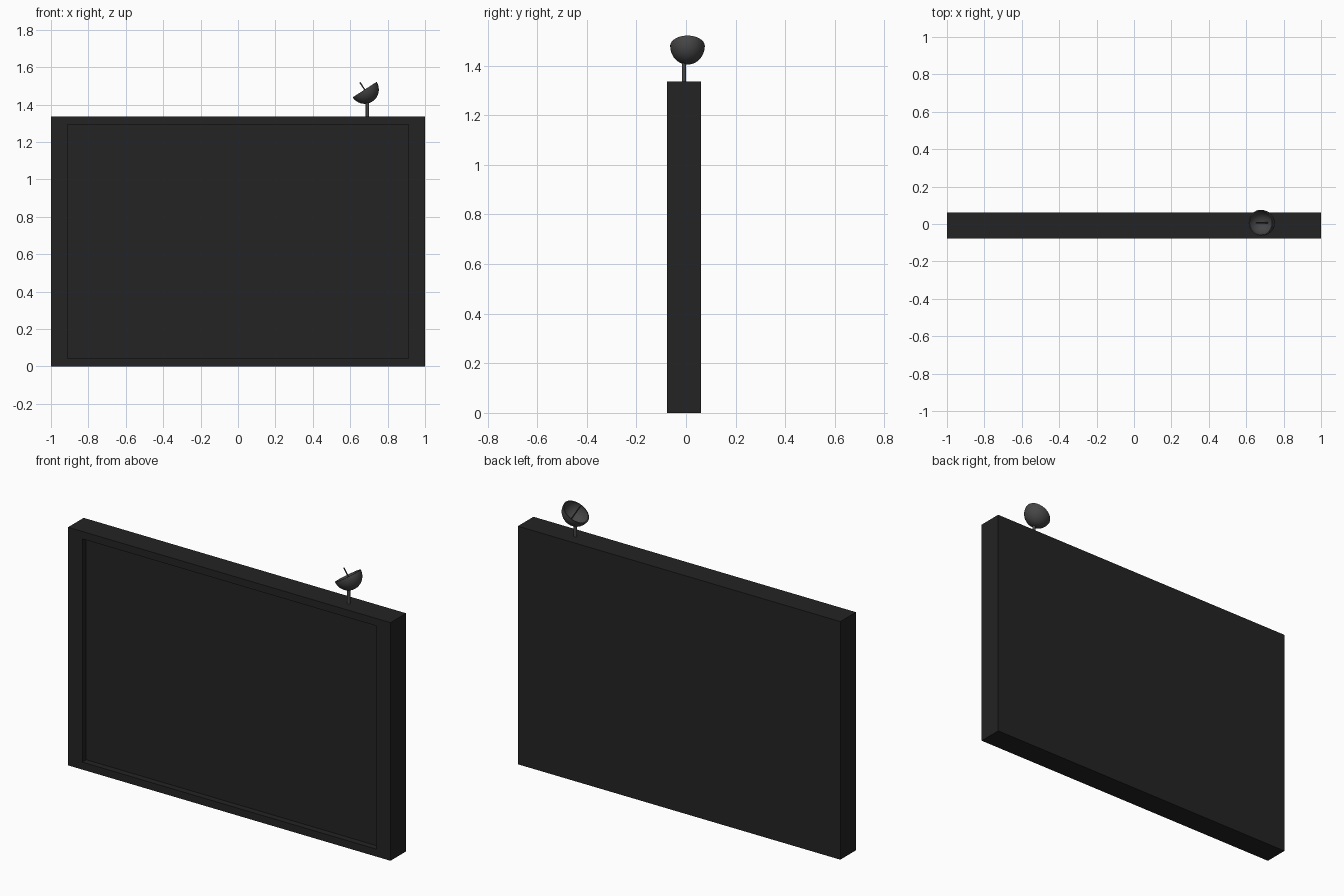
import bpy, bmesh, math
from mathutils import Vector, Matrix

if "Cube" in bpy.data.objects:
    bpy.data.objects.remove(bpy.data.objects["Cube"], do_unlink=True)


def material(name, value):
    m = bpy.data.materials.new(name)
    m.use_nodes = True
    colour = (value, value, value, 1)
    m.diffuse_color = colour
    m.node_tree.nodes["Principled BSDF"].inputs["Base Color"].default_value = colour
    return m


black = material("matte black", 0.017)
grey = material("dark grey", 0.06)


def make(name, bm, mat, smooth=False):
    bmesh.ops.recalc_face_normals(bm, faces=bm.faces)
    mesh = bpy.data.meshes.new(name)
    bm.to_mesh(mesh)
    bm.free()
    mesh.materials.append(mat)
    ob = bpy.data.objects.new(name, mesh)
    bpy.context.collection.objects.link(ob)
    if smooth:
        bpy.ops.object.select_all(action='DESELECT')
        ob.select_set(True)
        bpy.context.view_layer.objects.active = ob
        bpy.ops.object.shade_smooth_by_angle(angle=math.radians(40))
    return ob


def rod(name, start, end, radius, mat):
    start, end = Vector(start), Vector(end)
    axis = end - start
    turn = axis.to_track_quat('Z', 'Y').to_matrix().to_4x4()
    bm = bmesh.new()
    bmesh.ops.create_cone(bm, cap_ends=True, segments=16, radius1=radius, radius2=radius,
                          depth=axis.length,
                          matrix=Matrix.Translation((start + end) / 2) @ turn)
    return make(name, bm, mat, True)


# Cabinet with a recessed screen in its front face
HEIGHT, DEPTH, MID_Y = 1.335, 0.138, -0.008
bm = bmesh.new()
bmesh.ops.create_cube(bm, size=1, matrix=Matrix.Translation((0, MID_Y, HEIGHT / 2))
                      @ Matrix.Diagonal((2, DEPTH, HEIGHT, 1)))
front = min(bm.faces, key=lambda f: f.calc_center_median().y)
bmesh.ops.inset_individual(bm, faces=[front], thickness=0.059)
for v in front.verts:
    v.co.x = math.copysign(0.912, v.co.x)
bmesh.ops.inset_individual(bm, faces=[front], thickness=0)
for v in front.verts:
    v.co.y += 0.035
make("screen_cabinet", bm, black)

# Mast
rod("dish_mast", (0.692, MID_Y, HEIGHT - 0.01), (0.692, MID_Y, 1.412), 0.009, grey)

# Tilted hemispherical dish, spun from an outer and an inner arc
RADIUS, WALL, STEPS = 0.076, 0.006, 12
centre = Vector((0.677, 0.006, 1.480))
tilt = Matrix.Rotation(math.radians(-32.8), 4, 'Y')
angles = [math.pi / 2 * i / STEPS for i in range(STEPS + 1)]
profile = [(RADIUS * math.sin(a), -RADIUS * math.cos(a)) for a in angles]
inner = RADIUS - WALL
profile += [(inner * math.sin(a), -inner * math.cos(a)) for a in reversed(angles)]
bm = bmesh.new()
verts = [bm.verts.new((r, 0, z)) for r, z in profile]
edges = [bm.edges.new(pair) for pair in zip(verts, verts[1:])]
bmesh.ops.spin(bm, geom=verts + edges, cent=(0, 0, 0), axis=(0, 0, 1),
               angle=2 * math.pi, steps=32)
bmesh.ops.remove_doubles(bm, verts=bm.verts, dist=0.0001)
bm.transform(Matrix.Translation(centre) @ tilt @ Matrix.Diagonal((1, 0.92, 1, 1)))
make("dish_bowl", bm, grey, True)

# Feed rod along the dish axis
aim = tilt.to_3x3() @ Vector((0, 0, 1))
rod("dish_feed", centre - aim * (RADIUS - 0.003), centre + aim * 0.046, 0.0035, grey)
